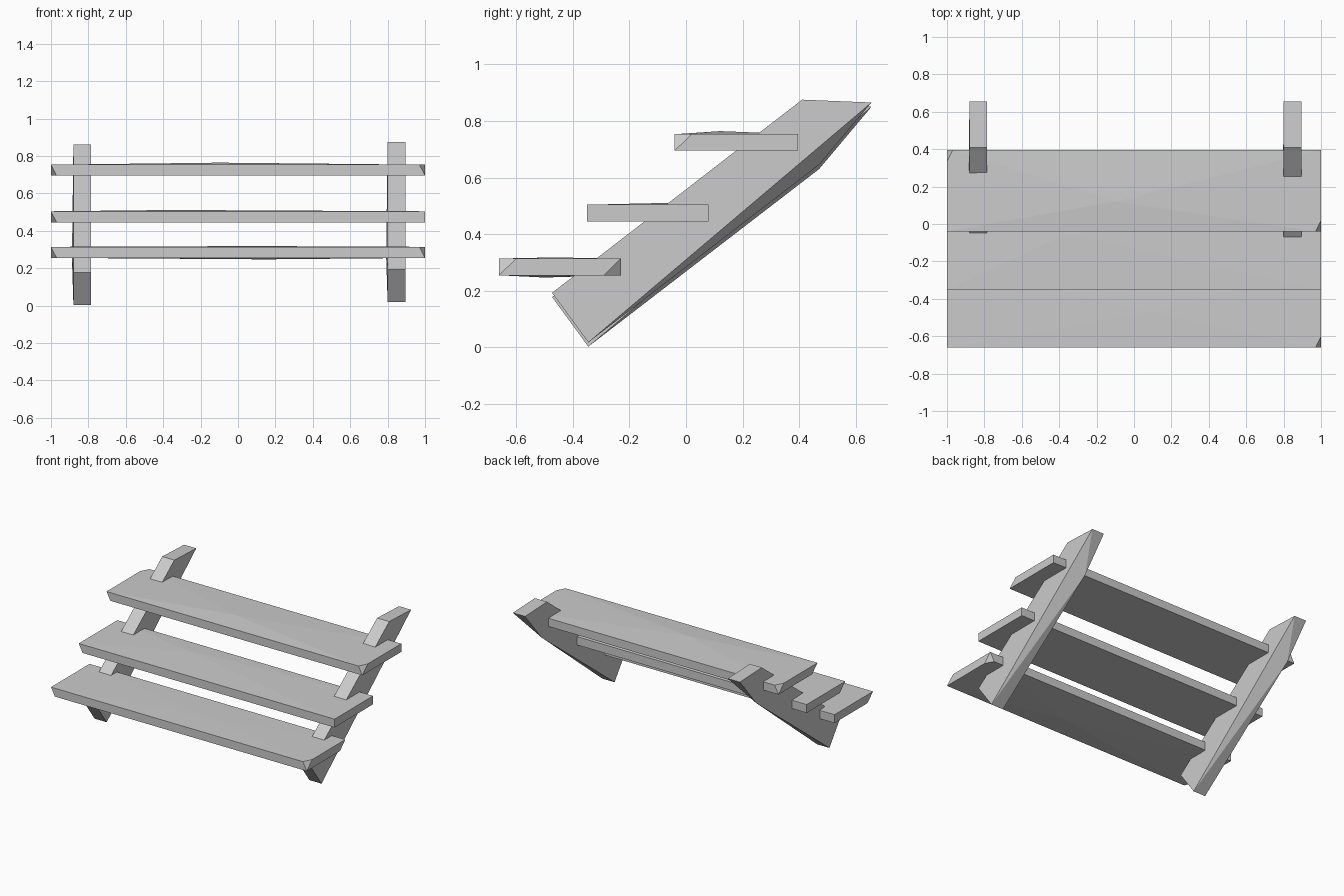
import bpy
import bmesh
from mathutils import Vector

cube = bpy.data.objects.get("Cube")
if cube:
    bpy.data.objects.remove(cube)

# One plain grey for the whole staircase
grey = bpy.data.materials.new("weathered grey")
grey.use_nodes = True
COLOUR = (0.6, 0.6, 0.6, 1)
grey.diffuse_color = COLOUR
grey.node_tree.nodes["Principled BSDF"].inputs["Base Color"].default_value = COLOUR


def hewn_block(name, points):
    """Rough-cut solid wrapped around a handful of points."""
    bm = bmesh.new()
    verts = [bm.verts.new(p) for p in points]
    hull = bmesh.ops.convex_hull(bm, input=verts)
    loose = [v for v in bm.verts if not v.link_faces]
    bmesh.ops.delete(bm, geom=loose, context='VERTS')
    bmesh.ops.dissolve_limit(bm, angle_limit=0.002, verts=bm.verts, edges=bm.edges)
    bmesh.ops.recalc_face_normals(bm, faces=bm.faces)
    mesh = bpy.data.meshes.new(name)
    bm.to_mesh(mesh)
    bm.free()
    mesh.materials.append(grey)
    obj = bpy.data.objects.new(name, mesh)
    bpy.context.collection.objects.link(obj)


def tread(name, front, back, low, high, chipped, bulges):
    """Plank with some corners chipped off; corners are given as signs (x, y, z)."""
    centre = Vector((0, (front + back) / 2, (low + high) / 2))
    half = Vector((1, (back - front) / 2, (high - low) / 2))
    chip = Vector((0.03, 0.06, high - low))
    points = list(bulges)
    for sx in (-1, 1):
        for sy in (-1, 1):
            for sz in (-1, 1):
                sign = Vector((sx, sy, sz))
                corner = centre + half * sign
                if (sx, sy, sz) not in chipped:
                    points.append(corner)
                    continue
                # a chip replaces the corner by one point on each edge
                for axis in range(3):
                    p = corner.copy()
                    p[axis] -= sign[axis] * chip[axis]
                    points.append(p)
    hewn_block(name, points)


def stringer(name, inner, outer, lift):
    """Slanted side beam, its underside deeper along the low-x edge."""
    profile = [(-0.473, 0.178), (-0.345, 0.003), (0.655, 0.85), (0.41, 0.86)]
    points = [(x, y, z + lift) for x in (inner, outer) for y, z in profile]
    points.append((inner, 0.47, 0.63 + lift))
    points.append((inner - 0.008, -0.25, 0.25 + lift))
    hewn_block(name, points)


# Side beams
stringer("right_stringer", -0.88, -0.785, 0)
stringer("left_stringer", 0.80, 0.895, 0.015)

# Three steps
tread("lower_tread", -0.66, -0.23, 0.255, 0.314,
      [(1, -1, 1), (1, 1, -1), (-1, -1, -1)],
      [(0.15, -0.5, 0.247), (0.1, -0.47, 0.318)])
tread("middle_tread", -0.35, 0.08, 0.445, 0.504,
      [(-1, -1, -1)], [(-0.35, -0.05, 0.511)])
tread("upper_tread", -0.04, 0.395, 0.695, 0.753,
      [(1, -1, 1), (-1, -1, -1), (-1, 1, 1)], [(-0.1, 0.12, 0.764)])
